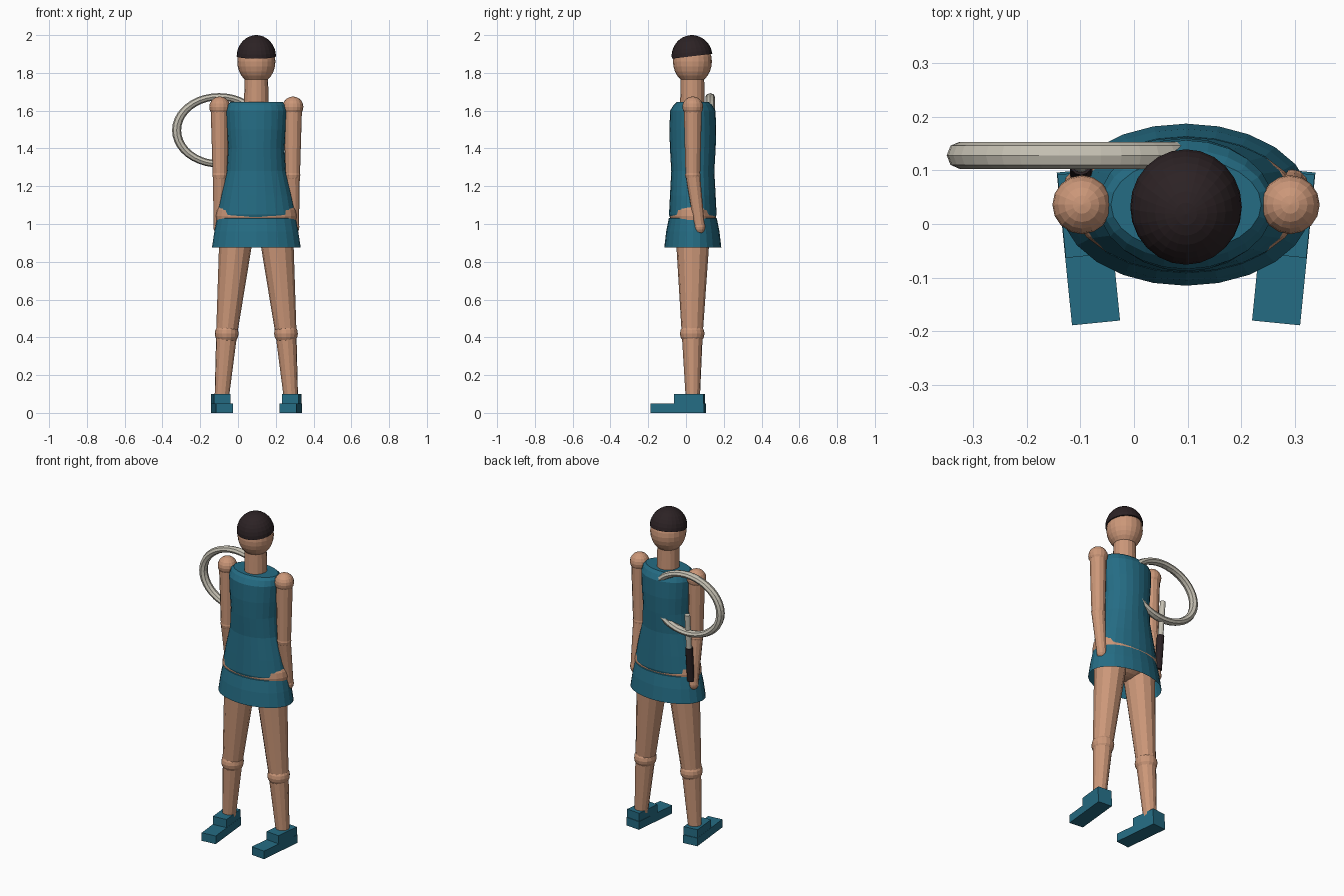
import bpy, bmesh, math
from mathutils import Vector, Matrix

cube = bpy.data.objects.get("Cube")
if cube:
    bpy.data.objects.remove(cube, do_unlink=True)

CX, CY = 0.097, 0.036  # body axis


def material(name, rgb):
    m = bpy.data.materials.new(name)
    m.use_nodes = True
    m.diffuse_color = (*rgb, 1)
    m.node_tree.nodes["Principled BSDF"].inputs["Base Color"].default_value = (*rgb, 1)
    return m


SKIN = material("skin", (0.60, 0.31, 0.19))
TEAL = material("teal cloth", (0.018, 0.15, 0.23))
DARK = material("dark brown", (0.025, 0.016, 0.018))
GREY = material("pale grey", (0.56, 0.53, 0.45))


def finish(name, bm, mat):
    bmesh.ops.recalc_face_normals(bm, faces=bm.faces)
    mesh = bpy.data.meshes.new(name)
    bm.to_mesh(mesh)
    bm.free()
    mesh.materials.append(mat)
    ob = bpy.data.objects.new(name, mesh)
    bpy.context.collection.objects.link(ob)
    return ob


def loft(name, rings, mat, seg=24, cap_top=False):
    """Stack of ellipses (z, rx, ry) around the body axis."""
    bm = bmesh.new()
    loops = []
    for z, rx, ry in rings:
        angles = [math.tau * i / seg for i in range(seg)]
        loops.append([bm.verts.new((CX + rx * math.cos(a), CY + ry * math.sin(a), z)) for a in angles])
    for lo, hi in zip(loops, loops[1:]):
        for i in range(seg):
            j = (i + 1) % seg
            bm.faces.new((lo[i], lo[j], hi[j], hi[i]))
    if cap_top:
        bm.faces.new(loops[-1])
    return finish(name, bm, mat)


def ball(name, centre, radii, mat, seg=16, rings=10):
    bm = bmesh.new()
    bmesh.ops.create_uvsphere(bm, u_segments=seg, v_segments=rings, radius=1)
    bmesh.ops.scale(bm, vec=radii, verts=bm.verts)
    bmesh.ops.translate(bm, vec=centre, verts=bm.verts)
    return finish(name, bm, mat)


def limb(name, a, b, ra, rb, mat, seg=12):
    """Tapered cylinder from a to b."""
    a, b = Vector(a), Vector(b)
    bm = bmesh.new()
    turn = (b - a).to_track_quat('Z', 'Y').to_matrix().to_4x4()
    bmesh.ops.create_cone(bm, cap_ends=True, segments=seg, radius1=ra, radius2=rb,
                          depth=(b - a).length, matrix=Matrix.Translation((a + b) / 2) @ turn)
    return finish(name, bm, mat)


def box(name, centre, size, yaw, pivot, mat):
    bm = bmesh.new()
    bmesh.ops.create_cube(bm, size=1)
    bmesh.ops.scale(bm, vec=size, verts=bm.verts)
    bmesh.ops.translate(bm, vec=centre, verts=bm.verts)
    bmesh.ops.rotate(bm, cent=pivot, matrix=Matrix.Rotation(yaw, 3, 'Z'), verts=bm.verts)
    return finish(name, bm, mat)


# Head and neck
ball("head", (CX, CY - 0.002, 1.86), (0.101, 0.103, 0.12), SKIN, 20, 14)
limb("neck", (CX, CY - 0.002, 1.6), (CX, CY - 0.002, 1.78), 0.066, 0.062, SKIN, 16)

# Hair: half ball, lower at the brow
bm = bmesh.new()
bmesh.ops.create_uvsphere(bm, u_segments=24, v_segments=16, radius=1)
bmesh.ops.bisect_plane(bm, geom=bm.verts[:] + bm.edges[:] + bm.faces[:], plane_co=(0, 0, 0),
                       plane_no=(0, 0, 1), clear_inner=True)
bmesh.ops.holes_fill(bm, edges=[e for e in bm.edges if e.is_boundary])
bmesh.ops.scale(bm, vec=(0.104, 0.108, 0.112), verts=bm.verts)
bmesh.ops.rotate(bm, matrix=Matrix.Rotation(0.12, 3, 'X'), verts=bm.verts)
bmesh.ops.translate(bm, vec=(CX, CY - 0.004, 1.888), verts=bm.verts)
finish("hair", bm, DARK)

# Dress and hips
loft("dress_top", [(1.025, 0.198, 0.118), (1.05, 0.207, 0.126), (1.15, 0.188, 0.121),
                   (1.28, 0.157, 0.114), (1.4, 0.149, 0.121), (1.5, 0.157, 0.124),
                   (1.6, 0.163, 0.12), (1.63, 0.155, 0.102), (1.645, 0.14, 0.086)],
     TEAL, cap_top=True)
loft("skirt", [(0.875, 0.235, 0.151), (0.96, 0.222, 0.141), (1.03, 0.208, 0.127),
               (1.035, 0.199, 0.117)], TEAL)
ball("hips", (CX, CY, 1.042), (0.2135, 0.1225, 0.14), SKIN, 24, 14)

for s, side in ((-1, "right"), (1, "left")):
    def at(dx, y, z):
        return (CX + s * dx, y, z)

    # Arm
    shoulder, elbow, wrist = at(0.194, CY, 1.62), at(0.192, CY, 1.26), at(0.198, 0.072, 0.985)
    ball(side + "_shoulder", shoulder, (0.055, 0.055, 0.055), SKIN)
    limb(side + "_upper_arm", shoulder, elbow, 0.048, 0.039, SKIN)
    ball(side + "_elbow", elbow, (0.041, 0.041, 0.041), SKIN, 12, 8)
    limb(side + "_forearm", elbow, wrist, 0.039, 0.028, SKIN)
    ball(side + "_hand", wrist, (0.03, 0.03, 0.038), SKIN, 12, 8)

    # Leg
    hip, knee, ankle = at(0.1, CY, 1.0), at(0.157, CY - 0.003, 0.42), at(0.183, CY, 0.08)
    limb(side + "_thigh", hip, knee, 0.094, 0.056, SKIN)
    ball(side + "_knee", knee, (0.063, 0.065, 0.06), SKIN)
    limb(side + "_calf", knee, ankle, 0.056, 0.038, SKIN)

    # Shoe
    pivot = at(0.182, -0.042, 0)
    yaw = -s * 0.1
    box(side + "_shoe_sole", at(0.182, -0.042, 0.025), (0.09, 0.286, 0.05), yaw, pivot, TEAL)
    box(side + "_shoe_upper", at(0.182, 0.019, 0.075), (0.088, 0.156, 0.05), yaw, pivot, TEAL)

# Racket frame: oval ring with an eight-sided tube
bpy.ops.mesh.primitive_torus_add(major_segments=40, minor_segments=8, major_radius=0.225,
                                 minor_radius=0.024, location=(-0.1, 0.128, 1.496),
                                 rotation=(math.pi / 2, 0, 0))
ring = bpy.context.object
ring.name = "racket_frame"
ring.scale = (1, 0.79, 1.05)
ring.data.materials.append(GREY)

# Racket shaft and grip behind the right hand
top, joint, end = (-0.1, 0.13, 1.43), (-0.099, 0.112, 1.22), (-0.098, 0.092, 1.01)
limb("racket_shaft", top, joint, 0.016, 0.016, GREY)
limb("racket_grip", joint, end, 0.021, 0.021, DARK)
